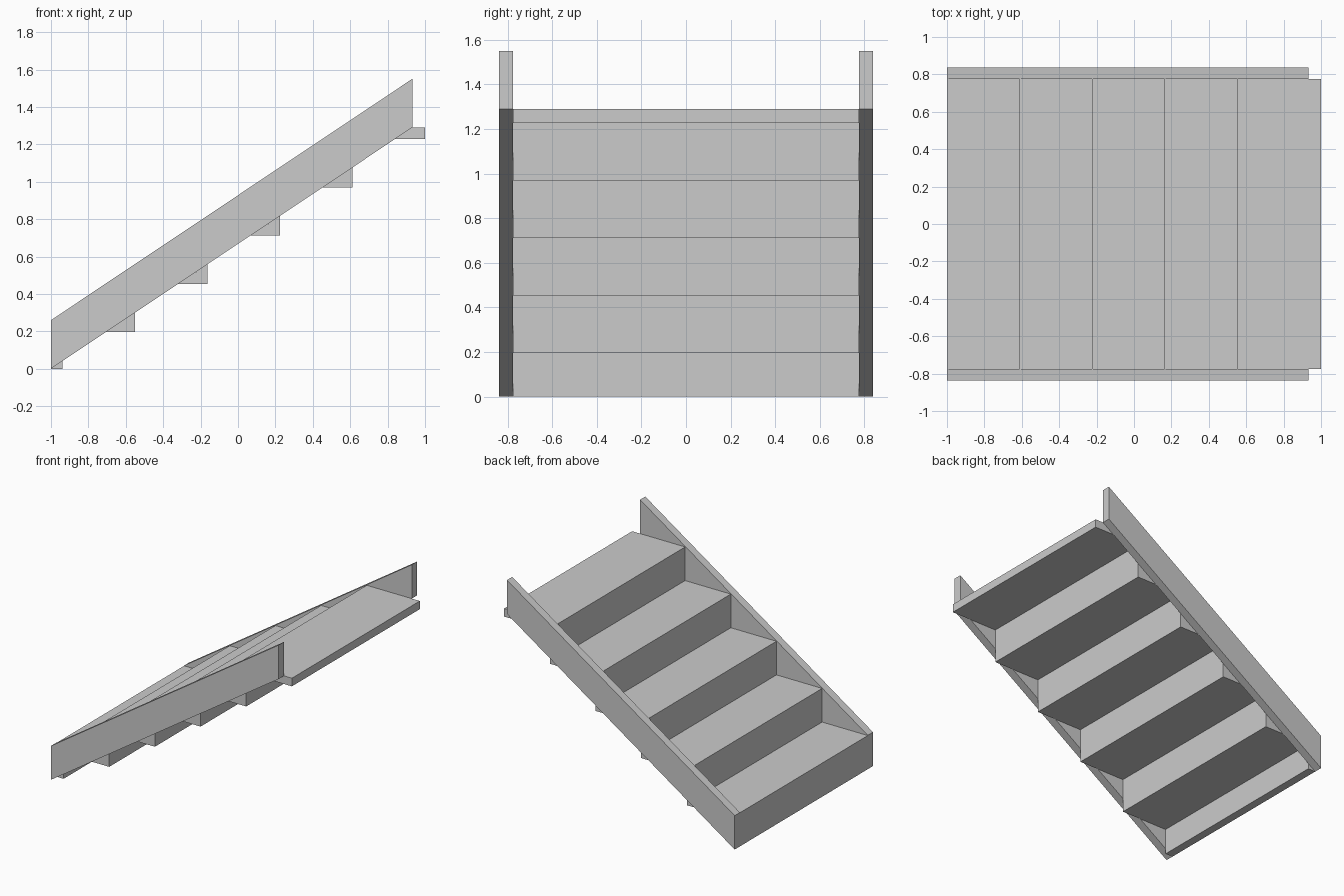
import bpy, bmesh

if "Cube" in bpy.data.objects:
    bpy.data.objects.remove(bpy.data.objects["Cube"])

RUN, RISE = 0.3875, 0.258      # step spacing
THICK = 0.0625                 # board thickness
STEPS = 5
HALF_W, OUTER = 0.775, 0.838   # inner and outer faces of the stringers


def extrude_profile(name, profile, y0, y1):
    """Extrude an x-z outline from y0 to y1."""
    bm = bmesh.new()
    face = bm.faces.new([bm.verts.new((x, y0, z)) for x, z in profile])
    ext = bmesh.ops.extrude_face_region(bm, geom=[face])
    moved = [v for v in ext["geom"] if isinstance(v, bmesh.types.BMVert)]
    bmesh.ops.translate(bm, verts=moved, vec=(0, y1 - y0, 0))
    bmesh.ops.recalc_face_normals(bm, faces=bm.faces)
    mesh = bpy.data.meshes.new(name)
    bm.to_mesh(mesh)
    bm.free()
    obj = bpy.data.objects.new(name, mesh)
    bpy.context.collection.objects.link(obj)
    return obj


# Folded treads and risers as one zigzag board
upper, lower = [], []
for i in range(STEPS):
    x, z = -1 + i * RUN, i * RISE
    upper += [(x, z), (x, z + RISE)]
    under = z - THICK if i else 0
    lower += [(x + THICK, under), (x + THICK, z + RISE - THICK)]
upper.append((1.0, STEPS * RISE))
lower.append((1.0, STEPS * RISE - THICK))
# drop the repeated corners where one tread meets the next riser
zig = [(-1, 0), (-1, RISE)]
for i in range(1, STEPS):
    zig += [(-1 + i * RUN, i * RISE), (-1 + i * RUN, (i + 1) * RISE)]
zig.append(upper[-1])
back = [lower[0]]
for i in range(STEPS):
    z = (i + 1) * RISE - THICK
    back += [(-1 + THICK + i * RUN, z), (-1 + THICK + (i + 1) * RUN, z)]
extrude_profile("treads_and_risers", zig + back[::-1], -HALF_W, HALF_W)

# Sloping side boards
side = [(-1, 0), (0.932, 1.29), (0.932, 1.55), (-1, 0.26)]
extrude_profile("stringer_front", side, -OUTER, -HALF_W)
extrude_profile("stringer_back", side, HALF_W, OUTER)
